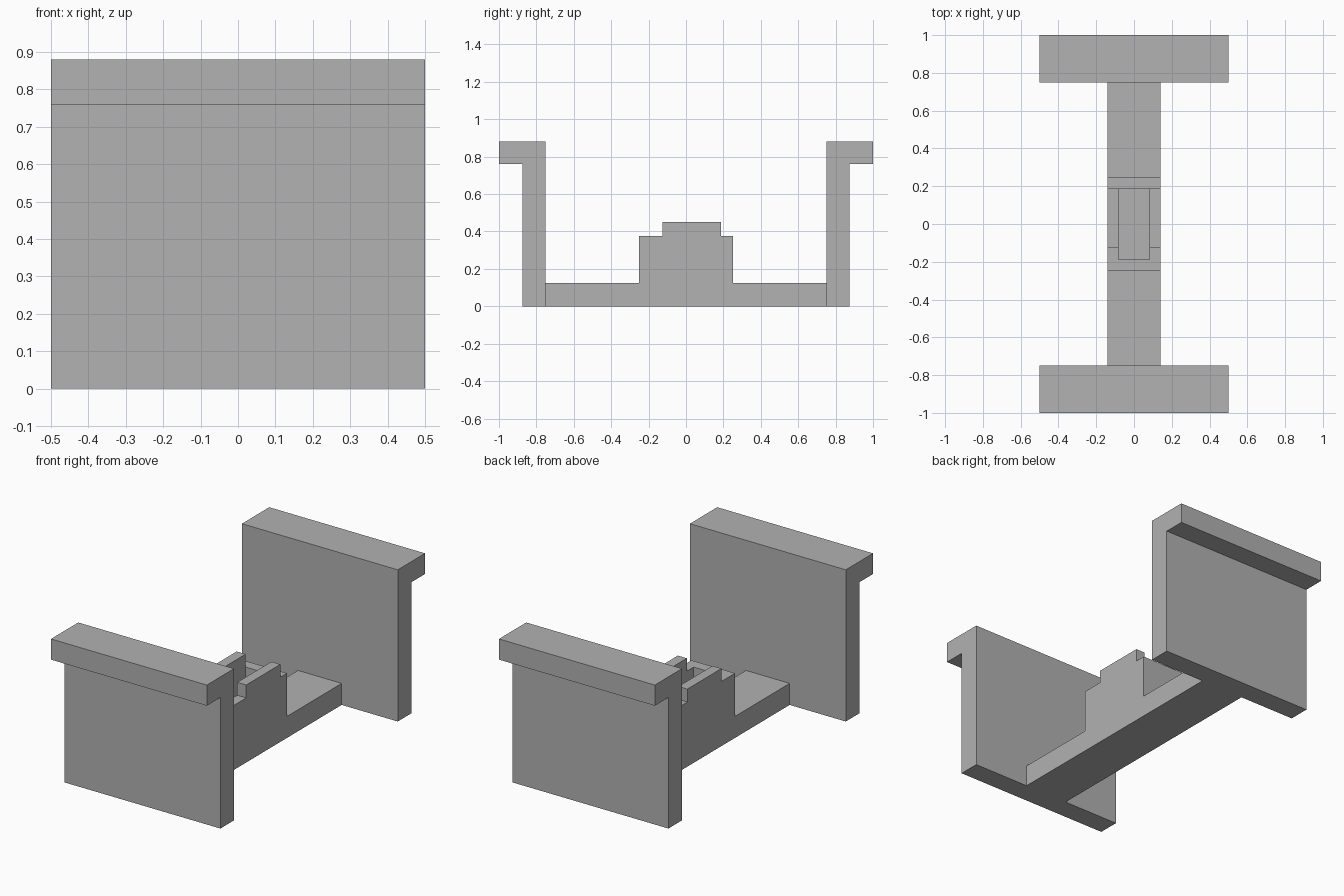
import bpy
import bmesh

cube = bpy.data.objects.get("Cube")
if cube:
    bpy.data.objects.remove(cube, do_unlink=True)

GREY = (0.445, 0.445, 0.445, 1.0)
grey = bpy.data.materials.new("plain_grey")
grey.use_nodes = True
grey.diffuse_color = GREY
grey.node_tree.nodes["Principled BSDF"].inputs["Base Color"].default_value = GREY


def extrude_profile(name, profile, half_width):
    """Extrude a (y, z) outline along x, centred on x = 0."""
    bm = bmesh.new()
    face = bm.faces.new([bm.verts.new((-half_width, y, z)) for y, z in profile])
    moved = bmesh.ops.extrude_face_region(bm, geom=[face])["geom"]
    verts = [v for v in moved if isinstance(v, bmesh.types.BMVert)]
    bmesh.ops.translate(bm, verts=verts, vec=(2 * half_width, 0, 0))
    bmesh.ops.recalc_face_normals(bm, faces=bm.faces)
    mesh = bpy.data.meshes.new(name)
    bm.to_mesh(mesh)
    bm.free()
    mesh.materials.append(grey)
    obj = bpy.data.objects.new(name, mesh)
    bpy.context.collection.objects.link(obj)
    return obj


# End panels with an outward lip along the top
lip = [(0.75, 0), (0.875, 0), (0.875, 0.76), (1, 0.76), (1, 0.88), (0.75, 0.88)]
for name, side in (("front_panel", -1), ("back_panel", 1)):
    extrude_profile(name, [(side * y, z) for y, z in lip], 0.5)

# Connecting bar with the raised, stepped block in its middle
bar = extrude_profile("stepped_bar", [
    (-0.75, 0), (0.75, 0), (0.75, 0.125), (0.25, 0.125), (0.25, 0.375),
    (0.1875, 0.375), (0.1875, 0.45), (-0.125, 0.45), (-0.125, 0.375),
    (-0.25, 0.375), (-0.25, 0.125), (-0.75, 0.125)], 0.14)

# Pocket sunk into the block, leaving a thin cheek on each side
cutter = extrude_profile("pocket_cutter", [
    (-0.1875, 0.125), (0.1875, 0.125), (0.1875, 0.6), (-0.1875, 0.6)], 0.0825)
cutter.hide_render = True
cut = bar.modifiers.new("pocket", "BOOLEAN")
cut.operation = "DIFFERENCE"
cut.solver = "EXACT"
cut.object = cutter
bpy.context.view_layer.objects.active = bar
bpy.ops.object.modifier_apply(modifier=cut.name)
bpy.data.objects.remove(cutter, do_unlink=True)
